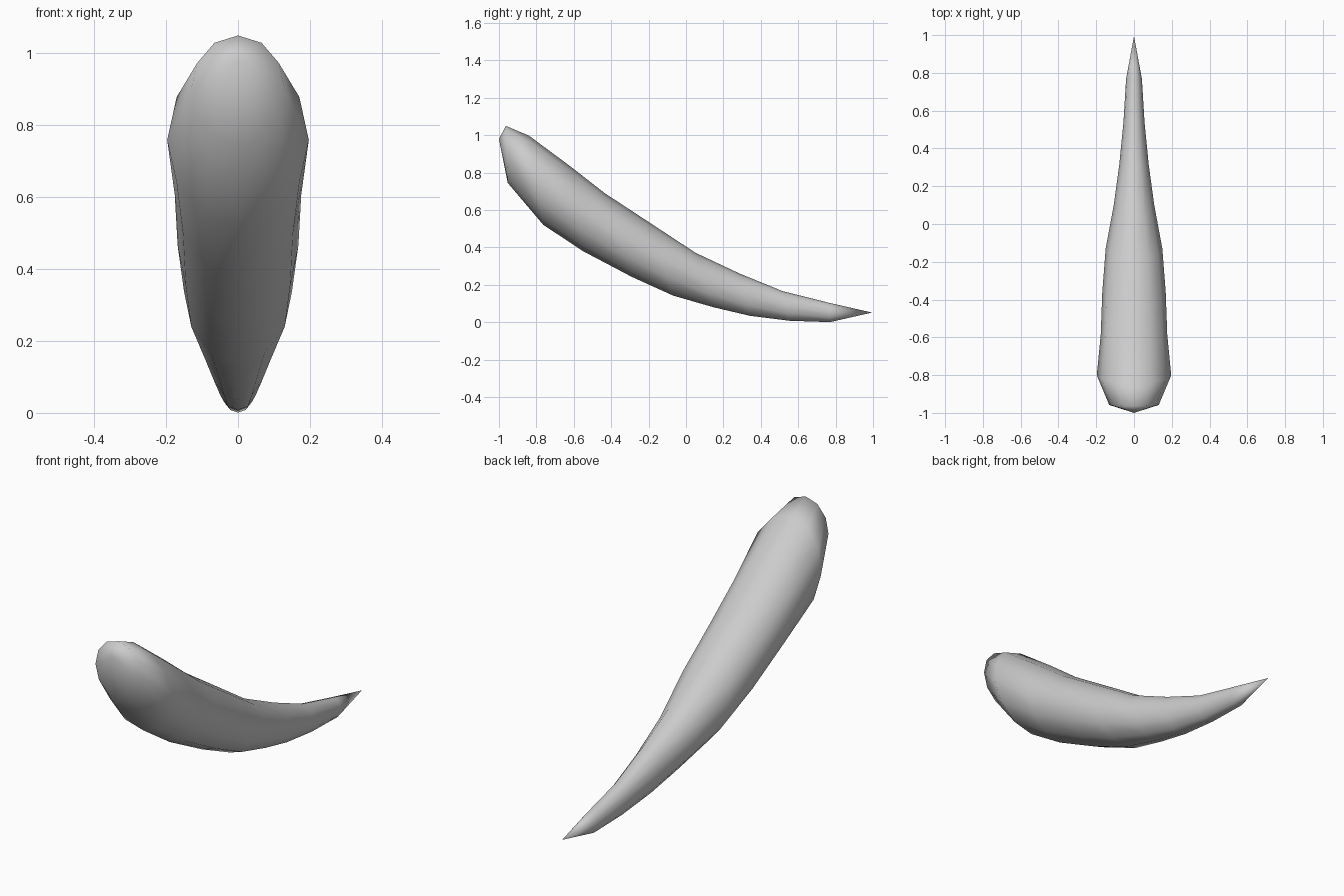
import bpy, bmesh, math

if "Cube" in bpy.data.objects:
    bpy.data.objects.remove(bpy.data.objects["Cube"])

SIDES = 12
# Each ring: top (y, z), bottom (y, z), half width
RINGS = [
    (-0.963, 1.050, -0.953, 0.745, 0.131),
    (-0.840, 0.998, -0.763, 0.521, 0.197),
    (-0.620, 0.835, -0.550, 0.380, 0.176),
    (-0.434, 0.690, -0.290, 0.243, 0.168),
    (-0.193, 0.532, -0.067, 0.142, 0.150),
    (0.050, 0.372, 0.153, 0.079, 0.107),
    (0.288, 0.260, 0.340, 0.035, 0.078),
    (0.518, 0.166, 0.555, 0.008, 0.056),
    (0.765, 0.104, 0.770, 0.001, 0.042),
]
NOSE = (0, -1.0, 0.98)
TIP = (0, 0.995, 0.052)

bm = bmesh.new()

# Elliptical cross-sections along the bend
loops = []
for ty, tz, by, bz, w in RINGS:
    loop = []
    for i in range(SIDES):
        a = 2 * math.pi * i / SIDES
        c = math.cos(a) / 2
        loop.append(bm.verts.new((w * math.sin(a),
                                  (ty + by) / 2 + (ty - by) * c,
                                  (tz + bz) / 2 + (tz - bz) * c)))
    loops.append(loop)

# Skin between sections, then close the blunt end and the point
nose, tip = bm.verts.new(NOSE), bm.verts.new(TIP)
for i in range(SIDES):
    j = (i + 1) % SIDES
    for a, b in zip(loops, loops[1:]):
        bm.faces.new((a[i], a[j], b[j], b[i]))
    bm.faces.new((nose, loops[0][j], loops[0][i]))
    bm.faces.new((tip, loops[-1][i], loops[-1][j]))
bmesh.ops.recalc_face_normals(bm, faces=bm.faces)
for f in bm.faces:
    f.smooth = True

mesh = bpy.data.meshes.new("curved_horn")
bm.to_mesh(mesh)
bm.free()

grey = bpy.data.materials.new("plain grey")
grey.diffuse_color = (0.6, 0.6, 0.6, 1)
grey.use_nodes = True
grey.node_tree.nodes["Principled BSDF"].inputs["Base Color"].default_value = grey.diffuse_color
mesh.materials.append(grey)
horn = bpy.data.objects.new("curved_horn", mesh)
bpy.context.collection.objects.link(horn)
